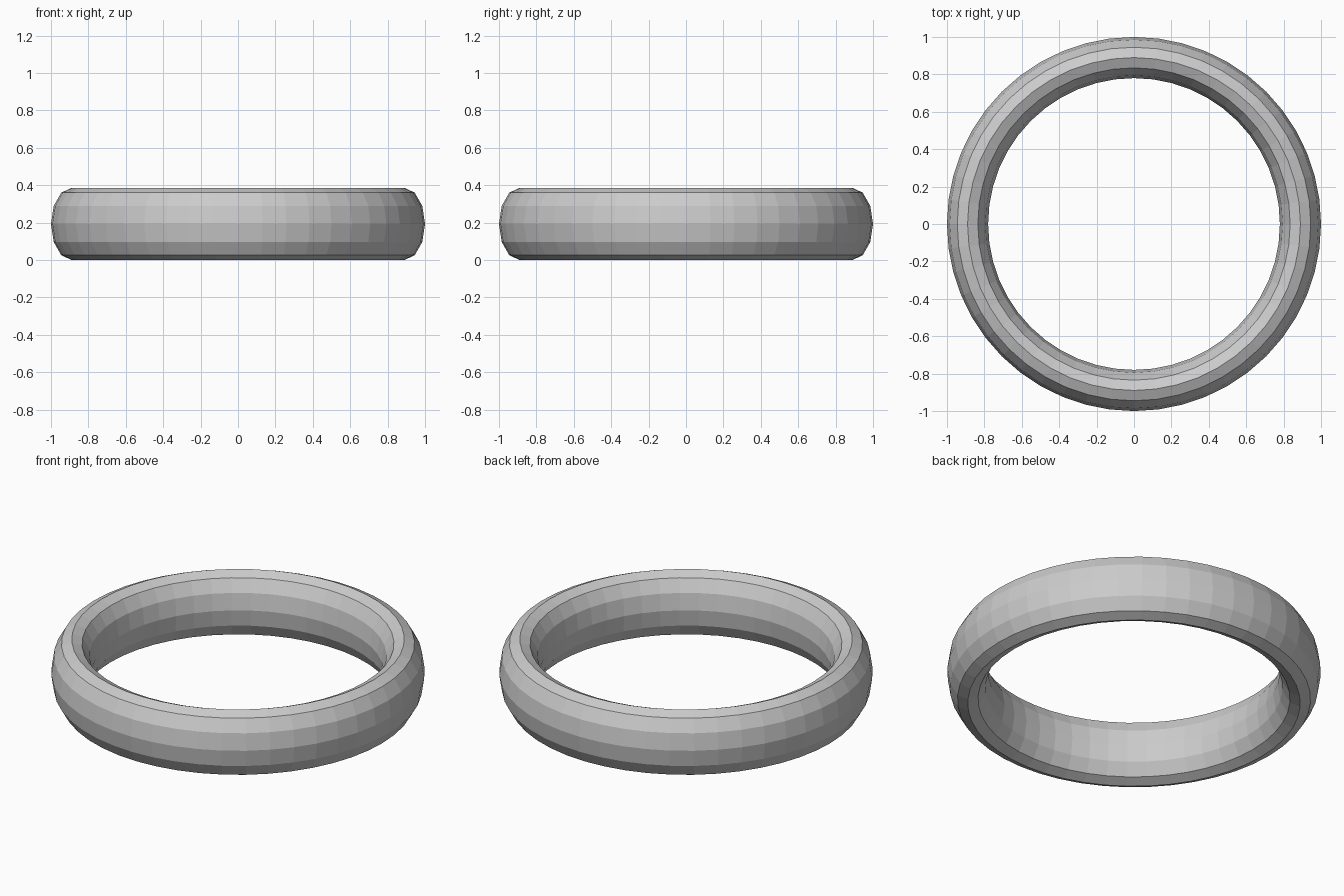
import bpy
from math import cos, sin, tau

if "Cube" in bpy.data.objects:
    bpy.data.objects.remove(bpy.data.objects["Cube"])

MAJOR, MINOR = 48, 12          # segments around the ring / around its section
R, A, B = 0.89, 0.11, 0.193    # centre radius, section half width and half height

# Ring: a tall elliptical section swept round the z axis
verts, faces = [], []
for i in range(MAJOR):
    a = tau * i / MAJOR
    for j in range(MINOR):
        t = tau * j / MINOR
        r = R + A * cos(t)
        verts.append((r * cos(a), r * sin(a), B + B * sin(t)))
        n, k = (i + 1) % MAJOR, (j + 1) % MINOR
        faces.append((i * MINOR + j, n * MINOR + j, n * MINOR + k, i * MINOR + k))

mesh = bpy.data.meshes.new("ring_band")
mesh.from_pydata(verts, [], faces)
mesh.update()
bpy.context.collection.objects.link(bpy.data.objects.new("ring_band", mesh))
